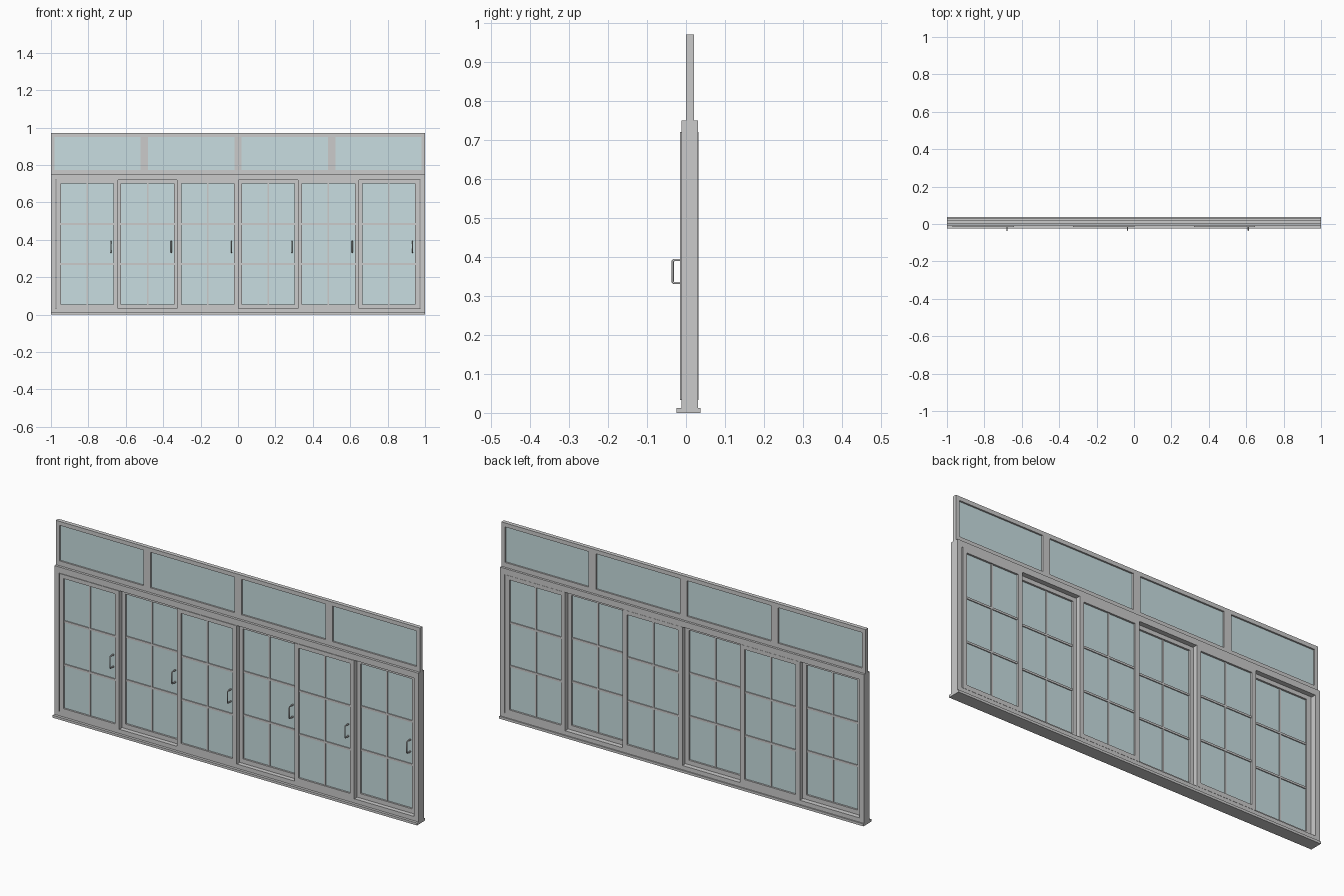
import bpy, bmesh
from mathutils import Matrix, Vector

if "Cube" in bpy.data.objects:
    bpy.data.objects.remove(bpy.data.objects["Cube"])

glass_mat = bpy.data.materials.new("glass")
glass_mat.diffuse_color = (0.58, 0.73, 0.75, 1)
glass_mat.use_nodes = True
glass_mat.node_tree.nodes["Principled BSDF"].inputs["Base Color"].default_value = glass_mat.diffuse_color


def boxes(name, spans, mat=None, bevel=0):
    """One object from boxes given as (x0, x1, y0, y1, z0, z1)."""
    bm = bmesh.new()
    for x0, x1, y0, y1, z0, z1 in spans:
        size = Matrix.Diagonal((x1 - x0, y1 - y0, z1 - z0, 1))
        mid = Vector((x0 + x1, y0 + y1, z0 + z1)) / 2
        bmesh.ops.create_cube(bm, size=1, matrix=Matrix.Translation(mid) @ size)
    me = bpy.data.meshes.new(name)
    bm.to_mesh(me)
    bm.free()
    ob = bpy.data.objects.new(name, me)
    bpy.context.collection.objects.link(ob)
    if mat:
        me.materials.append(mat)
    if bevel:
        mod = ob.modifiers.new("bevel", "BEVEL")
        mod.width = bevel
        mod.segments = 2
    return ob


def ring(x0, x1, y0, y1, z0, z1, side, bottom, top):
    """Four members of a rectangular frame."""
    return [(x0, x0 + side, y0, y1, z0, z1),
            (x1 - side, x1, y0, y1, z0, z1),
            (x0 + side, x1 - side, y0, y1, z0, z0 + bottom),
            (x0 + side, x1 - side, y0, y1, z1 - top, z1)]


def handle(name, x, y):
    """Upright D-shaped pull swept along a rounded path."""
    cu = bpy.data.curves.new(name, "CURVE")
    cu.dimensions = "3D"
    cu.bevel_depth = 0.003
    cu.bevel_resolution = 2
    cu.use_fill_caps = True
    sp = cu.splines.new("POLY")
    pts = [(0, .333), (-.016, .333), (-.019, .336),
           (-.019, .389), (-.016, .392), (0, .392)]
    sp.points.add(len(pts) - 1)
    for p, (dy, z) in zip(sp.points, pts):
        p.co = (x, y + dy, z, 1)
    bpy.context.collection.objects.link(bpy.data.objects.new(name, cu))


# sill and main door frame
boxes("sill", [(-1, 1, -0.025, 0.037, 0, 0.012)])
boxes("door_frame", ring(-1, 1, -0.012, 0.031, 0.012, 0.75, 0.025, 0.021, 0.03))

# transom lights above the doors
boxes("transom_frame", ring(-1, 1, 0, 0.02, 0.75, 0.97, 0.02, 0.024, 0.02)
      + [(x - 0.02, x + 0.02, 0, 0.02, 0.774, 0.95) for x in (-0.5, 0, 0.5)])
for i in range(4):
    x = -0.75 + 0.5 * i
    boxes(f"transom_glass_{i + 1}",
          [(x - 0.23, x + 0.23, 0.008, 0.012, 0.774, 0.95)], glass_mat)

# six sliding panels on two alternating tracks
W, STILE, Z0, Z1 = 0.164, 0.023, 0.033, 0.72
for i in range(6):
    cx = (i - 2.5) * 0.3225
    y0 = -0.015 if i % 2 == 0 else 0.01
    y1 = y0 + 0.022
    ym = (y0 + y1) / 2
    boxes(f"sash_{i + 1}", ring(cx - W, cx + W, y0, y1, Z0, Z1, STILE, 0.022, 0.02))
    gx, g0, g1 = W - STILE, Z0 + 0.022, Z1 - 0.02
    boxes(f"sash_glass_{i + 1}",
          [(cx - gx, cx + gx, ym - 0.002, ym + 0.002, g0, g1)], glass_mat)
    # glazing bars, two columns by three rows
    bars = [(cx - 0.004, cx + 0.004, ym - 0.006, ym + 0.006, g0, g1)]
    for k in (1, 2):
        z = g0 + (g1 - g0) * k / 3
        bars.append((cx - gx, cx + gx, ym - 0.0065, ym + 0.0065, z - 0.005, z + 0.005))
    boxes(f"glazing_bars_{i + 1}", bars)
    handle(f"handle_{i + 1}", cx + 0.127, y0)
    # small mounts carrying the handle off the glass
    boxes(f"handle_mounts_{i + 1}",
          [(cx + 0.124, cx + 0.130, y0 - 0.001, ym, z - 0.003, z + 0.003)
           for z in (0.333, 0.392)])
